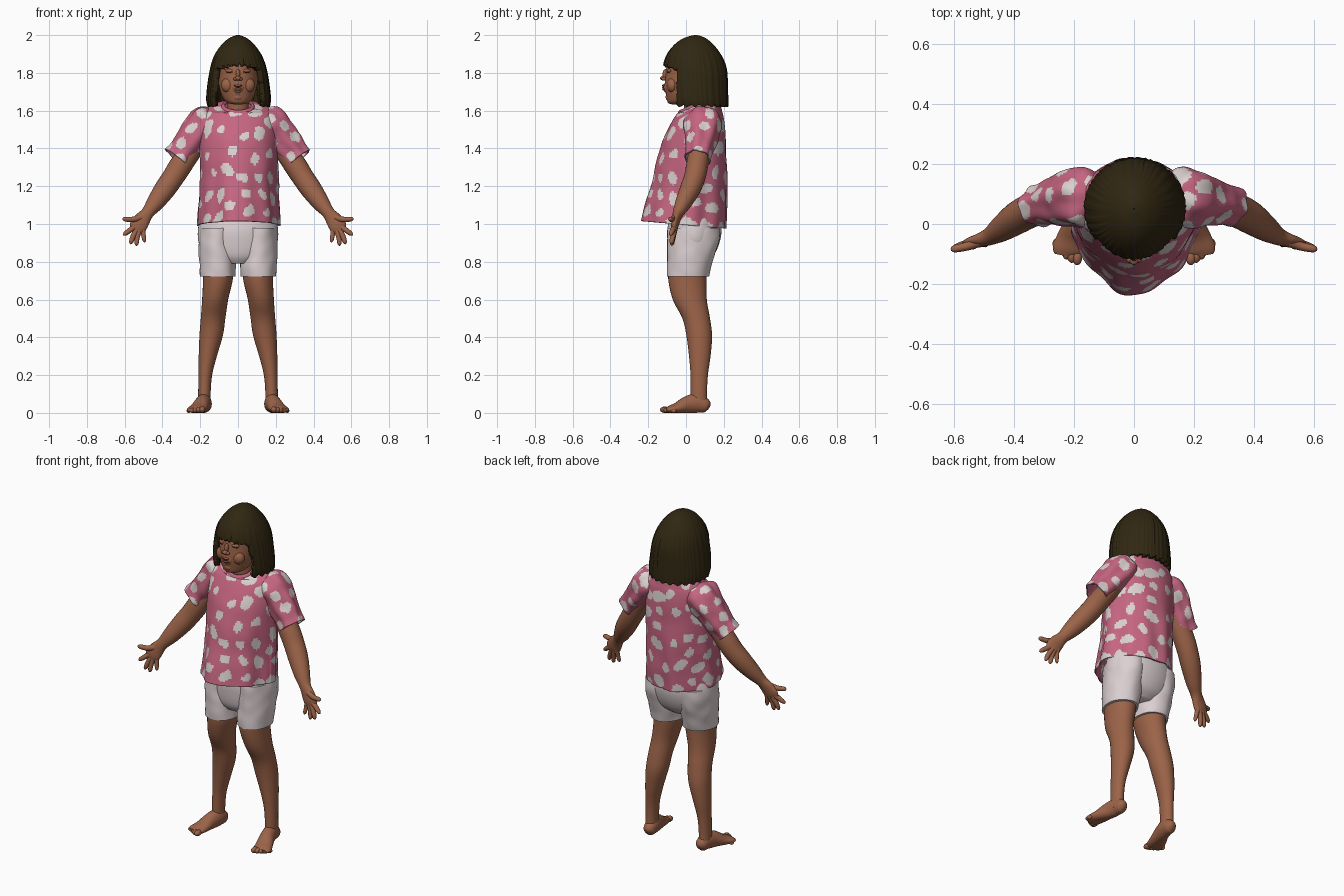
import bpy, bmesh, math, random
from mathutils import Vector, noise, kdtree

cube = bpy.data.objects.get("Cube")
if cube:
    bpy.data.objects.remove(cube, do_unlink=True)
rng = random.Random(4)


def material(name, *rgb):
    m = bpy.data.materials.new(name)
    m.use_nodes = True
    m.diffuse_color = (*rgb, 1)
    m.node_tree.nodes["Principled BSDF"].inputs["Base Color"].default_value = (*rgb, 1)
    return m


SKIN = material("skin brown", .33, .125, .065)
LIPS = material("lip brown", .24, .075, .045)
DARK = material("eye dark brown", .06, .025, .015)
HAIR = material("dark brown hair", .03, .02, .006)
PINK = material("shirt pink", .56, .13, .22)
SPOT = material("spot off white", .7, .64, .63)
SHORTS = material("shorts pale grey", .72, .63, .64)


def finish(ob, *mats, angle=60):
    for m in mats:
        ob.data.materials.append(m)
    bpy.ops.object.select_all(action='DESELECT')
    ob.select_set(True)
    bpy.context.view_layer.objects.active = ob
    bpy.ops.object.shade_smooth_by_angle(angle=math.radians(angle))
    return ob


def spline(keys, steps):
    """Catmull-Rom interpolation through tuples of any length."""
    k = [keys[0], *keys, keys[-1]]
    out = []
    for i in range(1, len(k) - 2):
        for j in range(steps):
            t = j / steps
            out.append([b + .5 * t * (c - a + t * (2*a - 5*b + 4*c - d + t * (3*(b - c) + d - a)))
                        for a, b, c, d in zip(*k[i - 1:i + 3])])
    return out + [list(keys[-1])]


def loft(name, keys, mats, sides=24, steps=5, axis=None, ref=(0, 1, 0), cap=True,
         warp=None, drop=None, paint=None):
    """Skin elliptical rings given as (x, y, z, half_width, half_depth)."""
    rows = spline(keys, steps)
    bm = bmesh.new()
    rings = []
    for i, (x, y, z, a, b) in enumerate(rows):
        lo, hi = rows[max(i - 1, 0)], rows[min(i + 1, len(rows) - 1)]
        t = Vector(axis or [h - l for h, l in zip(hi[:3], lo[:3])]).normalized()
        u = Vector(ref).cross(t).normalized()
        v = t.cross(u)
        ring = []
        for j in range(sides):
            ang = math.tau * j / sides
            p = Vector((x, y, z)) + u * a * math.cos(ang) + v * b * math.sin(ang)
            ring.append(bm.verts.new(warp(p, ang, rows[i]) if warp else p))
        rings.append(ring)
    for r, s in zip(rings, rings[1:]):
        for j in range(sides):
            n = (j + 1) % sides
            bm.faces.new((r[j], r[n], s[n], s[j]))
    if cap:
        bm.faces.new(rings[0][::-1])
        bm.faces.new(rings[-1])
    bmesh.ops.recalc_face_normals(bm, faces=bm.faces)
    if drop:
        gone = [f for f in bm.faces if drop(f.calc_center_median())]
        bmesh.ops.delete(bm, geom=gone, context='FACES')
    if paint:
        paint(bm)
    me = bpy.data.meshes.new(name)
    bm.to_mesh(me)
    bm.free()
    ob = bpy.data.objects.new(name, me)
    bpy.context.collection.objects.link(ob)
    return finish(ob, *mats)


def ball(name, loc, size, mat, rot=(0, 0, 0)):
    bpy.ops.mesh.primitive_uv_sphere_add(segments=16, ring_count=10, location=loc, rotation=rot)
    ob = bpy.context.object
    ob.name = name
    ob.scale = size
    return finish(ob, mat)


def thicken(ob, amount):
    m = ob.modifiers.new("thickness", 'SOLIDIFY')
    m.thickness = amount
    m.offset = -1


def side(keys, s):
    return [(k[0] * s, *k[1:]) for k in keys]


def ramp(v, lo, hi):
    t = min(max((v - lo) / (hi - lo), 0), 1)
    return t * t * (3 - 2 * t)


# Irregular spots scattered over the cloth
def spots(bm):
    centers = [f.calc_center_median() for f in bm.faces]
    chosen = []
    for p in rng.sample(centers, min(2500, len(centers))):
        if all((p - q[0]).length > .083 for q in chosen):
            long = Vector([rng.uniform(-1, 1) for _ in range(3)]).normalized()
            chosen.append((p, long, rng.uniform(.019, .033)))
    tree = kdtree.KDTree(len(chosen))
    for i, c in enumerate(chosen):
        tree.insert(c[0], i)
    tree.balance()
    for f, p in zip(bm.faces, centers):
        for _, i, _ in tree.find_n(p, 3):
            q, long, r = chosen[i]
            d = p - q
            d -= long * d.dot(long) * .4
            if d.length < r * (1 + .3 * noise.noise(p * 40)):
                f.material_index = 1


# Shirt: flared front, loose folds, tilted neckline
def drape(p, ang, row):
    low = 1 - ramp(p.z, 1.0, 1.55)
    cx, cy, z, a, b = row
    s = math.sin(ang)
    if s < 0:
        p.y = cy - b * (-s) ** (1 + .7 * low)
    fold = low * (.022 * math.sin(7 * ang + 1) + .014 * math.sin(12 * ang + 2 + z * 3))
    fold += .025 * noise.noise(p * 9) * (1 - ramp(z, 1.57, 1.62))
    p.x += (p.x - cx) * fold
    p.y += (p.y - cy) * fold
    p.z += .42 * (p.y - .04) * ramp(z, 1.585, 1.62) - .09 * p.y * low
    return p


shirt = loft("shirt_body", [
    (.003, -.012, .995, .22, .225), (.003, .003, 1.1, .213, .215), (.003, .02, 1.22, .21, .198),
    (.003, .038, 1.4, .207, .175), (0, .055, 1.5, .207, .152), (0, .07, 1.57, .2, .128),
    (0, .073, 1.603, .17, .108), (0, .05, 1.618, .11, .09), (0, .04, 1.622, .08, .076)],
    (PINK, SPOT), sides=180, steps=13, axis=(0, 0, 1), cap=False, warp=drape, paint=spots)
thicken(shirt, .008)


def neckline(p, ang, row):
    p.z += .42 * (p.y - .04)
    return p


loft("collar", [(0, .04, 1.612, .084, .08), (0, .04, 1.622, .088, .083),
                (0, .04, 1.634, .08, .075), (0, .04, 1.63, .07, .066)],
     (PINK,), sides=40, axis=(0, 0, 1), cap=False, warp=neckline)


# Shorts seat
loft("shorts_seat", [
    (0, .05, 1.08, .19, .12), (0, .045, .98, .211, .143), (0, .04, .9, .208, .137),
    (0, .03, .83, .17, .115), (0, .02, .79, .09, .08)], (SHORTS,), sides=48, axis=(0, 0, 1))


def cloth(p, ang, row):
    p.x += .006 * noise.noise(p * 14)
    p.y += .006 * noise.noise(p * 14 + Vector((5, 5, 5)))
    return p


def wrinkle(p, ang, row):
    p += (p - Vector(row[:3])) * (.05 * math.sin(6 * ang) + .1 * noise.noise(p * 14))
    return p


def grounded(p, ang, row):
    p.z = max(p.z, 0)
    return p


for s, tag in ((1, "left"), (-1, "right")):
    # Sleeve
    sleeve = loft(tag + "_sleeve", side([
        (.12, .09, 1.585, .04, .04), (.155, .09, 1.55, .093, .098), (.235, .08, 1.455, .086, .085),
        (.29, .068, 1.385, .077, .07), (.322, .06, 1.345, .079, .068)], s),
        (PINK, SPOT), sides=90, steps=12, cap=False, warp=wrinkle, paint=spots)
    thicken(sleeve, .008)

    # Arm and palm
    loft(tag + "_arm", side([
        (.2, .085, 1.46, .055, .055), (.3, .06, 1.315, .06, .058), (.345, .045, 1.245, .058, .057),
        (.39, .02, 1.18, .056, .054), (.44, -.015, 1.11, .046, .043), (.478, -.04, 1.06, .034, .03),
        (.505, -.052, 1.025, .042, .023), (.528, -.06, .99, .046, .019),
        (.543, -.064, .965, .035, .012)], s), (SKIN,))

    # Fingers
    for finger, keys in {
        "thumb": ((.49, -.048, 1.045, .02), (.55, -.072, 1.025, .015), (.6, -.083, 1.026, .012)),
        "index_finger": ((.54, -.06, .99, .015), (.575, -.072, .965, .014), (.598, -.08, .948, .011)),
        "middle_finger": ((.535, -.06, .975, .015), (.555, -.07, .935, .014), (.566, -.076, .905, .011)),
        "ring_finger": ((.52, -.06, .975, .015), (.533, -.068, .93, .013), (.537, -.074, .897, .011)),
        "little_finger": ((.503, -.055, .985, .014), (.501, -.063, .945, .012), (.496, -.068, .915, .01)),
    }.items():
        keys = [(*k, k[3]) for k in keys]
        a, b = Vector(keys[-2][:3]), Vector(keys[-1][:3])
        tip = b + (b - a).normalized() * .012
        keys.append((*tip, .003, .003))
        loft(f"{tag}_{finger}", side(keys, s), (SKIN,), sides=12, steps=4)

    # Shorts leg
    loft(tag + "_shorts_leg", side([
        (.108, .04, .98, .095, .135), (.11, .036, .9, .1, .134), (.108, .022, .81, .097, .122),
        (.107, .01, .722, .092, .111)], s), (SHORTS,), sides=40, axis=(0, 0, 1), warp=cloth)

    # Leg
    loft(tag + "_leg", side([
        (.107, .012, .8, .082, .1), (.106, .007, .71, .079, .101), (.121, .02, .6, .069, .09),
        (.132, .054, .5, .065, .073), (.142, .07, .41, .062, .068), (.16, .073, .3, .048, .057),
        (.173, .07, .2, .036, .046), (.178, .068, .1, .033, .043), (.178, .07, .03, .034, .045)], s),
        (SKIN,), sides=32, axis=(0, 0, 1))

    # Foot and toes
    loft(tag + "_foot", side([
        (.173, .124, .03, .012, .015), (.174, .108, .037, .032, .036), (.178, .06, .05, .039, .05),
        (.19, .01, .044, .041, .047), (.208, -.045, .026, .048, .03), (.222, -.085, .018, .05, .02),
        (.226, -.105, .015, .04, .012)], s), (SKIN,), ref=(0, 0, 1), warp=grounded)
    for i in range(5):
        t = i / 4
        r = .017 - .006 * t
        ball(f"{tag}_toe_{i + 1}", (s * (.19 + .071 * t), -.112 + .012 * t + .034 * t * t, r),
             (r, r * 1.5, r), SKIN)

    # Eye, brow and cheek
    ball(tag + "_eye", (s * .045, -.094, 1.803), (.018, .004, .004), DARK, (0, s * .1, s * .35))
    ball(tag + "_eyelid", (s * .045, -.09, 1.811), (.023, .009, .01), SKIN, (0, 0, s * .35))
    ball(tag + "_cheek", (s * .05, -.072, 1.735), (.04, .03, .04), SKIN)
    ball(tag + "_nostril", (s * .013, -.118, 1.768), (.012, .012, .009), SKIN)

# Head and neck
loft("head", [
    (0, -.045, 1.633, .02, .03), (0, -.03, 1.643, .058, .066), (0, -.01, 1.675, .084, .094),
    (0, .012, 1.73, .101, .124), (0, .03, 1.79, .107, .138), (0, .04, 1.85, .104, .138),
    (0, .05, 1.92, .08, .11), (0, .055, 1.96, .03, .05)], (SKIN,), sides=36, axis=(0, 0, 1))
loft("neck", [(0, .05, 1.54, .065, .06), (0, .045, 1.62, .056, .056), (0, .04, 1.72, .056, .056)],
     (SKIN,), axis=(0, 0, 1))
ball("nose_bridge", (0, -.108, 1.792), (.012, .016, .028), SKIN)
ball("nose_tip", (0, -.122, 1.772), (.014, .015, .012), SKIN)
ball("muzzle", (0, -.092, 1.722), (.036, .028, .035), SKIN)
ball("upper_lip", (0, -.117, 1.733), (.021, .01, .007), LIPS)
ball("lower_lip", (0, -.115, 1.714), (.019, .011, .008), LIPS)
ball("mouth_gap", (0, -.122, 1.724), (.014, .004, .003), DARK)
ball("chin", (0, -.088, 1.672), (.028, .02, .022), SKIN)


# Bobbed hair with a straight fringe
def strands(p, ang, row):
    w = .009 * math.sin(37 * ang + 3 * math.sin(5 * ang)) + .006 * math.sin(71 * ang)
    w *= 1 - ramp(p.z, 1.88, 1.99)
    p.x += (p.x - row[0]) * w
    p.y += (p.y - row[1]) * w
    p.z += .006 * math.sin(23 * ang) * (1 - ramp(p.z, 1.62, 1.7))
    return p


def face_opening(c):
    fringe = 1.842 - 1.5 * c.x ** 2 + .005 * math.sin(c.x * 210)
    return c.y < -.05 and c.z < fringe


hair = loft("hair", [
    (.003, .06, 1.625, .165, .163), (.003, .055, 1.66, .17, .168), (.002, .05, 1.73, .164, .171),
    (.002, .048, 1.8, .153, .17), (.001, .045, 1.85, .141, .162), (0, .042, 1.9, .121, .141),
    (0, .042, 1.95, .086, .103), (0, .045, 1.982, .05, .062), (0, .05, 1.997, .018, .022),
    (0, .05, 2.0, .002, .002)],
    (HAIR,), sides=200, steps=7, axis=(0, 0, 1), cap=False, warp=strands, drop=face_opening)
thicken(hair, .03)
